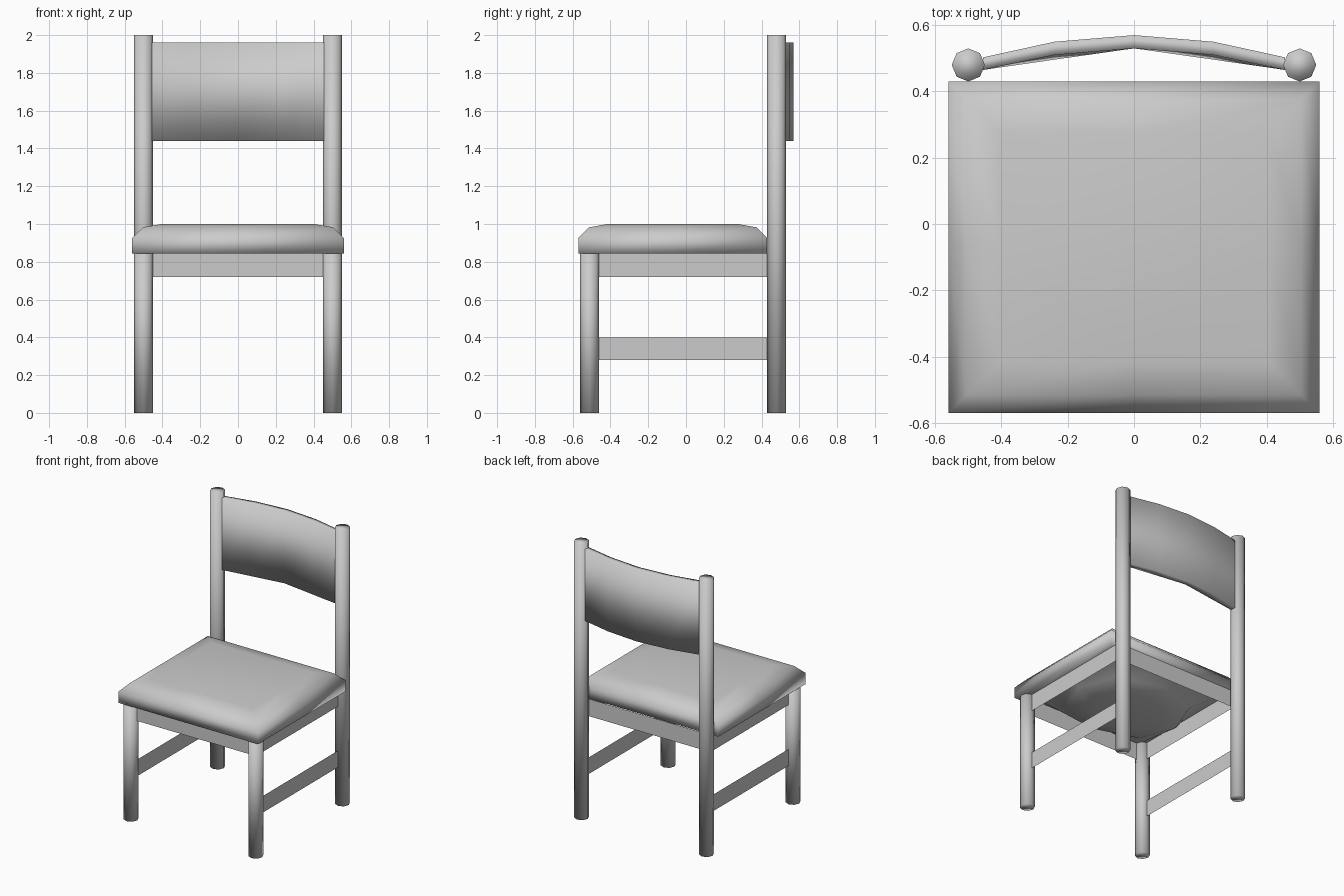
import bpy, bmesh, math

cube = bpy.data.objects.get("Cube")
if cube:
    bpy.data.objects.remove(cube, do_unlink=True)

grey = bpy.data.materials.new("plain grey")
grey.use_nodes = True
colour = (0.6, 0.6, 0.6, 1)
grey.diffuse_color = colour
grey.node_tree.nodes["Principled BSDF"].inputs["Base Color"].default_value = colour


def build(name, verts, faces, smooth=True):
    mesh = bpy.data.meshes.new(name)
    mesh.from_pydata(verts, [], faces)
    bm = bmesh.new()
    bm.from_mesh(mesh)
    bmesh.ops.recalc_face_normals(bm, faces=bm.faces)
    bm.to_mesh(mesh)
    bm.free()
    mesh.materials.append(grey)
    mesh.polygons.foreach_set("use_smooth", [smooth] * len(faces))
    obj = bpy.data.objects.new(name, mesh)
    bpy.context.collection.objects.link(obj)


def loft(name, rings, capped=True):
    """Skin equal rings in order and optionally cap both ends."""
    n = len(rings[0])
    verts = [v for ring in rings for v in ring]
    faces = []
    for r in range(len(rings) - 1):
        a, b = r * n, (r + 1) * n
        for i in range(n):
            j = (i + 1) % n
            faces.append((a + i, a + j, b + j, b + i))
    if capped:
        faces.append(tuple(range(n))[::-1])
        faces.append(tuple(range(len(verts) - n, len(verts))))
    build(name, verts, faces)


def leg(name, x, y, height):
    ring = [(x + 0.05 * math.cos(k * math.pi / 4), y + 0.05 * math.sin(k * math.pi / 4))
            for k in range(8)]
    loft(name, [[(px, py, z) for px, py in ring] for z in (0, height)])


def rail(name, start, end, low, high):
    build(name, [(*start, low), (*end, low), (*end, high), (*start, high)],
          [(0, 1, 2, 3)], smooth=False)


FRONT, BACK, SIDE, SEAT_BASE = -0.51, 0.48, 0.5, 0.845

# Legs, side rails and stretchers
for label, s in (("left", 1), ("right", -1)):
    x = s * SIDE
    leg(f"front_leg_{label}", x, FRONT, SEAT_BASE)
    leg(f"back_post_{label}", x, BACK, 2)
    rail(f"seat_rail_{label}", (x, FRONT), (x, BACK), 0.72, SEAT_BASE)
    rail(f"stretcher_{label}", (x, FRONT), (x, BACK), 0.28, 0.4)

# Front rail, and back rail tucked against the rear of the seat
for label, y in (("front", FRONT), ("back", 0.435)):
    rail(f"seat_rail_{label}", (-SIDE, y), (SIDE, y), 0.72, SEAT_BASE)


def seat_ring(corner, middle, z):
    """Eight points around the seat, inset at its corners and mid-sides."""
    points = []
    for sx, sy in ((-1, -1), (0, -1), (1, -1), (1, 0), (1, 1), (0, 1), (-1, 1), (-1, 0)):
        inset = corner if sx and sy else middle
        points.append((sx * (0.56 - inset), -0.07 + sy * (0.5 - inset), z))
    return points


# Padded seat, from the rounded sagging underside up to the flat top
loft("seat", [seat_ring(*ring) for ring in (
    (0.36, 0.28, 0.73), (0.24, 0.14, 0.755), (0.09, 0.07, SEAT_BASE), (0, 0, SEAT_BASE),
    (0, 0, 0.925), (0.055, 0.055, 0.982), (0.155, 0.155, 1))])

# Curved backrest: x, rear depth, front depth at bottom and top
half = [(0.455, 0.503, 0.465, 0.465), (0.24, 0.55, 0.496, 0.51)]
stations = [(-x, *rest) for x, *rest in half] + [(0, 0.57, 0.53, 0.53)] + half[::-1]
loft("backrest", [[(x, low, 1.44), (x, top, 1.96), (x, rear, 1.96), (x, rear, 1.44)]
                  for x, rear, low, top in stations], capped=False)
